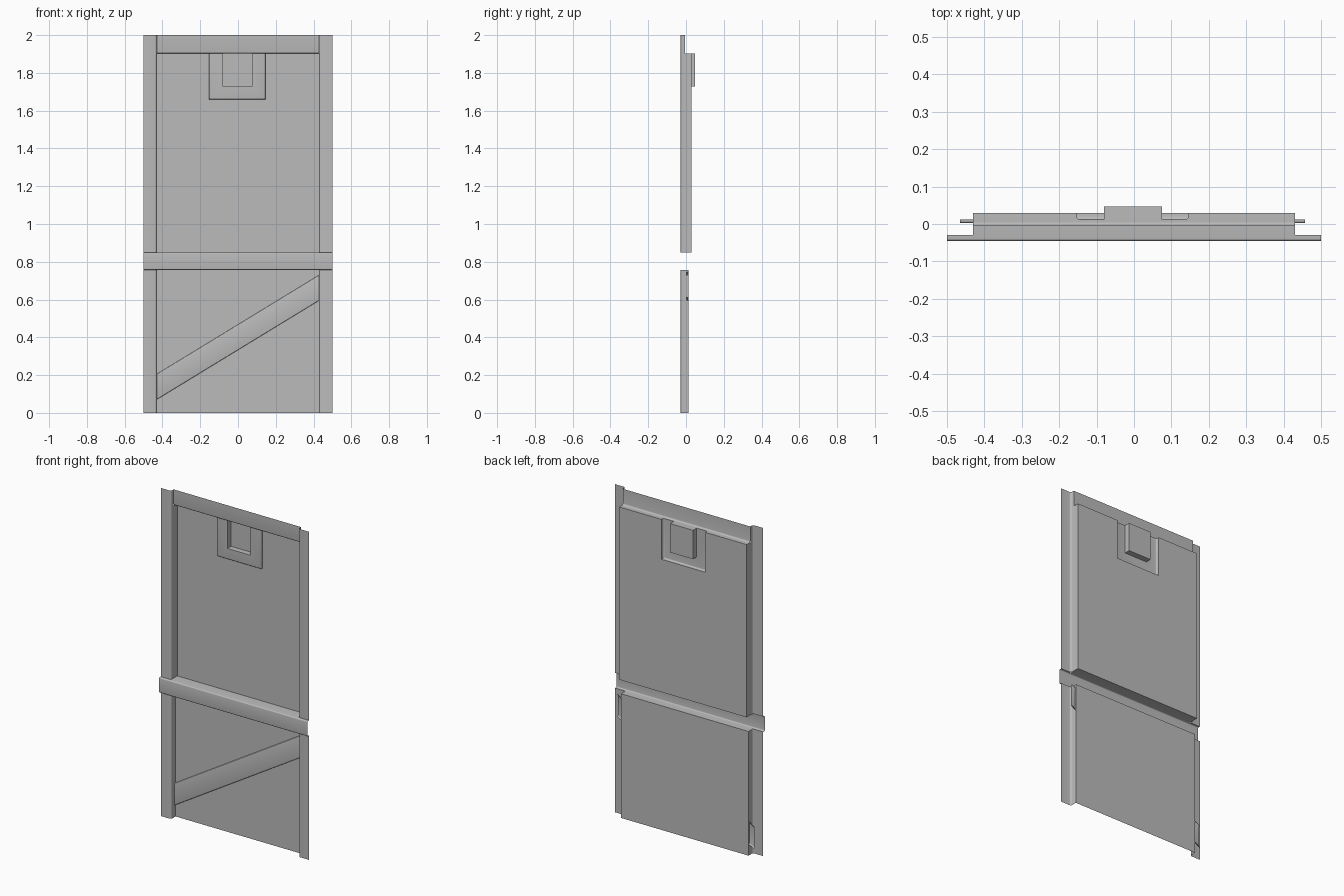
import bpy, bmesh, math
from mathutils import Vector

cube = bpy.data.objects.get("Cube")
if cube:
    bpy.data.objects.remove(cube)

steel = bpy.data.materials.new("plain_grey")
steel.use_nodes = True
grey = (0.5, 0.5, 0.5, 1)
steel.diffuse_color = grey
steel.node_tree.nodes["Principled BSDF"].inputs["Base Color"].default_value = grey

# Main dimensions
INNER, OUTER = 0.43, 0.5             # stile inner and outer x
STILE_Y, RAIL_Y, TOP_Y = -0.03, -0.045, -0.005
UPPER_Y, LOWER_Y = 0.03, 0.012       # panel depths
RAIL_LOW, RAIL_HIGH = 0.757, 0.85
PANEL_TOP, TOP = 1.903, 2.0


def rounded(points, r, steps=4):
    """2D path with its inner corners rounded."""
    pts = [Vector(p) for p in points]
    path = [pts[0]]
    for p, c, q in zip(pts, pts[1:], pts[2:]):
        u, v = (p - c).normalized() * r, (q - c).normalized() * r
        for i in range(steps + 1):
            t = math.pi / 2 * i / steps
            path.append(c + u * (1 - math.sin(t)) + v * (1 - math.cos(t)))
    return path + [pts[-1]]


def loft(name, rows, cap=False):
    """Sheet through rows of equally many points."""
    bm = bmesh.new()
    grid = [[bm.verts.new(p) for p in row] for row in rows]
    for a, b in zip(grid, grid[1:]):
        for i in range(len(a) - 1):
            bm.faces.new((a[i], a[i + 1], b[i + 1], b[i]))
    if cap:
        bm.faces.new(grid[-1])
    # Turn the sheet to face forward
    bm.normal_update()
    if sum(f.normal.y * f.calc_area() for f in bm.faces) > 0:
        bmesh.ops.reverse_faces(bm, faces=bm.faces[:])
    mesh = bpy.data.meshes.new(name)
    bm.to_mesh(mesh)
    bm.free()
    mesh.materials.append(steel)
    mesh.shade_smooth()
    mesh.set_sharp_from_angle(angle=math.radians(35))
    obj = bpy.data.objects.new(name, mesh)
    bpy.context.collection.objects.link(obj)
    return obj


# Stiles: flat front with a rounded return running back to the panel
sections = {"lower": (0, RAIL_LOW, LOWER_Y), "upper": (RAIL_HIGH, PANEL_TOP, UPPER_Y),
            "top": (PANEL_TOP, TOP, TOP_Y)}
for side, s in (("left", 1), ("right", -1)):
    for part, (z0, z1, back) in sections.items():
        path = rounded([(OUTER, STILE_Y), (INNER, STILE_Y), (INNER, back)], 0.01)
        loft(f"{side}_{part}_stile", [[(s * x, y, z) for x, y in path] for z in (z0, z1)])

# Middle rail: open channel, shallow where it crosses the stiles
spans = {"middle_rail": (-INNER, INNER, UPPER_Y, LOWER_Y),
         "middle_rail_left_end": (INNER, OUTER, STILE_Y, STILE_Y),
         "middle_rail_right_end": (-OUTER, -INNER, STILE_Y, STILE_Y)}
for name, (x0, x1, high_y, low_y) in spans.items():
    path = rounded([(high_y, RAIL_HIGH), (RAIL_Y, RAIL_HIGH),
                    (RAIL_Y, RAIL_LOW), (low_y, RAIL_LOW)], 0.006)
    loft(name, [[(x, y, z) for y, z in path] for x in (x0, x1)])

# Lower panel and its diagonal brace
loft("lower_panel", [[(x, LOWER_Y, z) for x in (-INNER, INNER)] for z in (0, RAIL_LOW)])
path = rounded([(LOWER_Y, 0.468), (0.003, 0.468), (0.003, 0.333), (LOWER_Y, 0.333)], 0.005)
loft("diagonal_brace", [[(x, y, z + 0.61 * x) for y, z in path] for x in (-0.465, 0.457)])

# Upper panel: stepped forward into a surround, then back into a pocket
steps = [(-INNER, INNER, RAIL_HIGH, UPPER_Y)]
surround = rounded([(0, UPPER_Y), (0, LOWER_Y), (0.03, LOWER_Y)], 0.008)
steps += [(-0.153 + d, 0.145 - d, 1.66 + d, y) for d, y in surround[:-1]]
steps += [(-0.08, 0.075, 1.727, y) for y in (LOWER_Y, 0.047)]
loft("upper_panel", [[(x0, y, PANEL_TOP), (x0, y, z), (x1, y, z), (x1, y, PANEL_TOP)]
                     for x0, x1, z, y in steps], cap=True)

# Top rail: flat face with a rounded lower edge
r = 0.009
path = rounded([(TOP_Y, TOP), (TOP_Y, PANEL_TOP), (TOP_Y + 2 * r, PANEL_TOP)], r)[:-1]
loft("top_rail", [[(x, y, z) for y, z in path] for x in (-INNER, INNER)])

# Top flange: follows the stepped outline of the upper panel
front = TOP_Y + r
outline = [(-INNER, front)] + [(x0, y) for x0, x1, z, y in steps]
outline += [(x1, y) for x0, x1, z, y in reversed(steps)] + [(INNER, front)]
flange = loft("top_flange", [[(x, y, PANEL_TOP) for x, y in outline]], cap=True)
if flange.data.polygons[0].normal.z > 0:
    flange.data.flip_normals()
